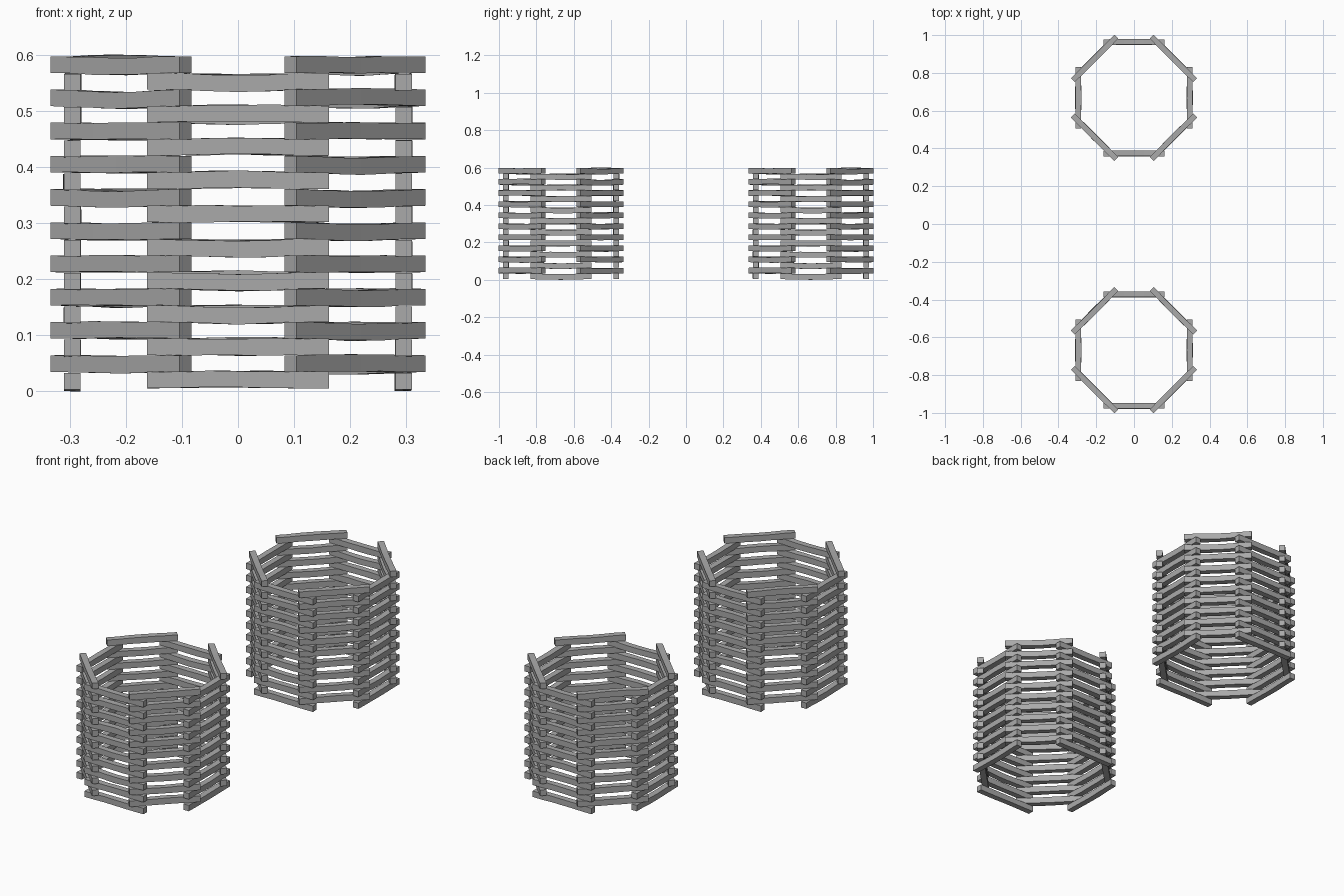
import bpy, bmesh, math, random
from mathutils import Matrix, Vector

if "Cube" in bpy.data.objects:
    bpy.data.objects.remove(bpy.data.objects["Cube"])

random.seed(7)

RADIUS = 0.295      # tower axis to log axis
LENGTH = 0.325
THICK = 0.0295
PITCH = 0.0592      # height of one straight layer plus one diagonal layer
COURSES = 10
TOWER_Y = 0.668

wood = bpy.data.materials.new("weathered grey")
wood.diffuse_color = (0.40, 0.40, 0.40, 1)
wood.use_nodes = True
wood.node_tree.nodes["Principled BSDF"].inputs["Base Color"].default_value = wood.diffuse_color


def add_log(bm, angle, z):
    """Square hewn log, slightly bent, lying across the given direction."""
    turn = Matrix.Rotation(angle, 4, 'Z')
    sag = random.uniform(-0.005, 0.003)
    lean = random.uniform(-0.002, 0.002)
    half = THICK / 2
    rings = []
    steps = 6
    for i in range(steps + 1):
        t = 2 * i / steps - 1
        bend = math.cos(t * math.pi / 2) ** 2
        ring = []
        for a, b in ((-1, -1), (1, -1), (1, 1), (-1, 1)):
            rough = random.uniform(-0.001, 0.001) if 0 < i < steps else 0
            p = Vector((RADIUS + a * half + lean * bend,
                        t * LENGTH / 2,
                        z + b * half + sag * bend + rough))
            ring.append(bm.verts.new(turn @ p))
        rings.append(ring)
    for r, s in zip(rings, rings[1:]):
        for k in range(4):
            bm.faces.new((r[k], r[(k + 1) % 4], s[(k + 1) % 4], s[k]))
    bm.faces.new(rings[0])
    bm.faces.new(rings[-1][::-1])


def build_courses(first_angle, first_z):
    """Stack of layers, each with four logs a quarter turn apart."""
    bm = bmesh.new()
    for c in range(COURSES):
        for q in range(4):
            # side logs sit slightly lower than front and back logs
            drop = 0.002 if first_angle == 0 and q % 2 == 0 else 0
            add_log(bm, first_angle + q * math.pi / 2, first_z + c * PITCH - drop)
    bmesh.ops.recalc_face_normals(bm, faces=bm.faces)
    mesh = bpy.data.meshes.new("log_courses")
    bm.to_mesh(mesh)
    bm.free()
    mesh.materials.append(wood)
    return mesh


straight = build_courses(0, 0.020)
diagonal = build_courses(math.pi / 4, 0.0493)

# Two matching octagonal log towers
for side, y in (("front", -TOWER_Y), ("back", TOWER_Y)):
    for part, mesh in (("straight_logs", straight), ("diagonal_logs", diagonal)):
        ob = bpy.data.objects.new(f"{side}_tower_{part}", mesh)
        ob.location.y = y
        bpy.context.collection.objects.link(ob)
